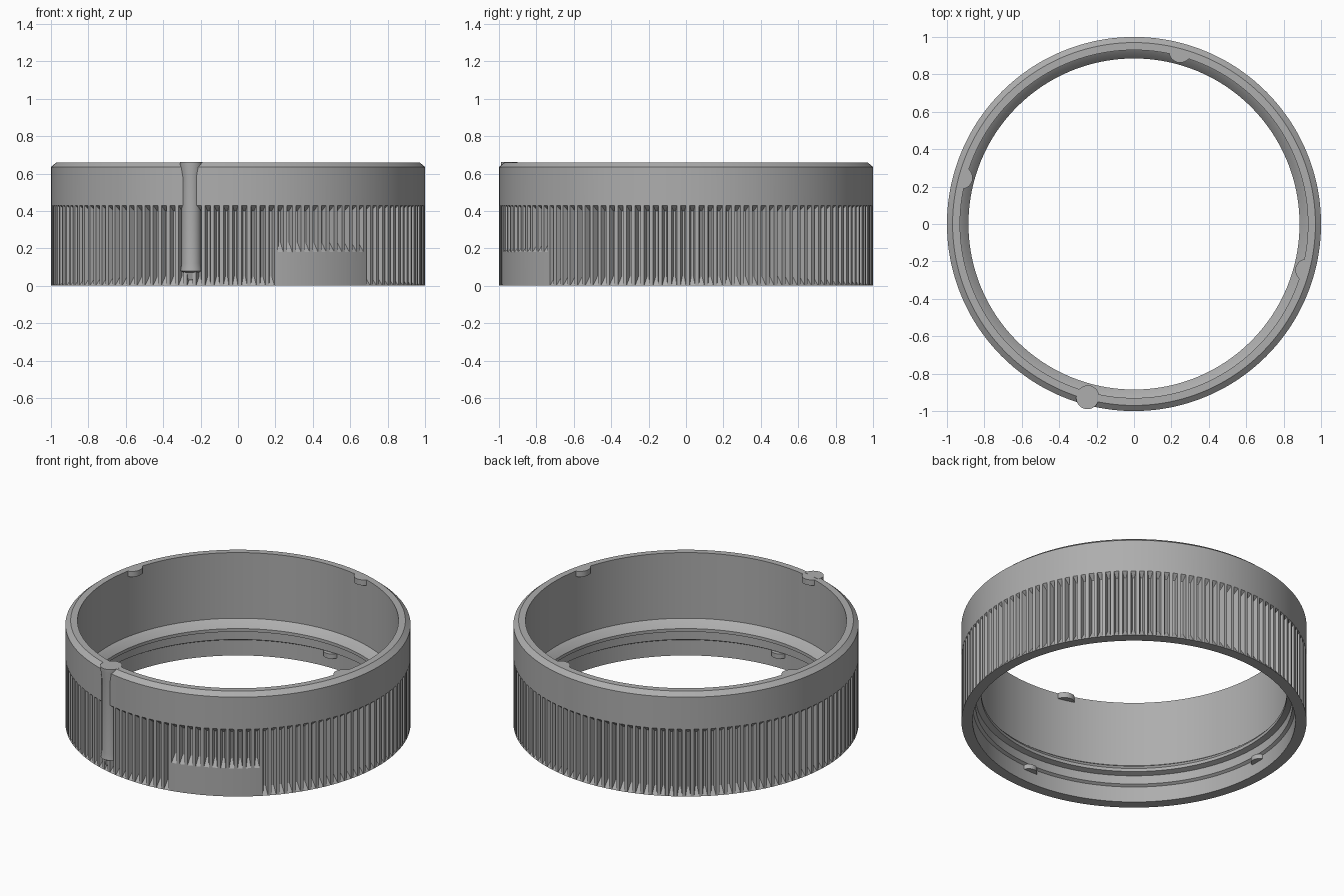
import bpy, bmesh
from math import pi, sin, cos, hypot, radians
from mathutils import Vector

old = bpy.data.objects.get("Cube")
if old:
    bpy.data.objects.remove(old, do_unlink=True)

grey = bpy.data.materials.new("grey")
grey.use_nodes = True
colour = (0.42, 0.42, 0.42, 1)
grey.diffuse_color = colour
grey.node_tree.nodes["Principled BSDF"].inputs["Base Color"].default_value = colour


def finish(name, bm):
    bmesh.ops.recalc_face_normals(bm, faces=bm.faces)
    mesh = bpy.data.meshes.new(name)
    bm.to_mesh(mesh)
    bm.free()
    mesh.materials.append(grey)
    obj = bpy.data.objects.new(name, mesh)
    bpy.context.collection.objects.link(obj)
    bpy.ops.object.select_all(action="DESELECT")
    obj.select_set(True)
    bpy.context.view_layer.objects.active = obj
    bpy.ops.object.shade_smooth_by_angle(angle=radians(20))
    return obj


# Ring body: a closed profile turned round z, with grooves in the grip levels
TEETH = 128
GROOVE = 0.968
GRIP_Z = [0, 0.05, 0.18, 0.23, 0.40, 0.43]
REST = [(1, 0.635), (0.97, 0.66), (0.93, 0.66), (0.93, 0.24), (0.91, 0.225),
        (0.885, 0.195), (0.885, 0.175), (0.918, 0.165), (0.918, 0.11),
        (0.935, 0.10), (0.935, 0)]
STEPS = [0, 0.40, 0.58, 0.82]          # land start, land end, floor start, floor end
PAD = (radians(282.3), radians(312))   # smooth pad on the front


def grip_radius(k, step, angle):
    if step < 2 or k in (0, len(GRIP_Z) - 1):
        return 1
    if k < 3 and PAD[0] < angle < PAD[1]:
        return 1
    return GROOVE


bm = bmesh.new()
columns = []
for tooth in range(TEETH):
    for step, part in enumerate(STEPS):
        a = 2 * pi * (tooth + part) / TEETH
        middle = 2 * pi * (tooth + 0.7) / TEETH
        ring = [(grip_radius(k, step, middle), z) for k, z in enumerate(GRIP_Z)] + REST
        columns.append([bm.verts.new((r * cos(a), r * sin(a), z)) for r, z in ring])


def is_deep(v):
    return hypot(v.co.x, v.co.y) < 0.99


for i, left in enumerate(columns):
    right = columns[(i + 1) % len(columns)]
    for k in range(len(left)):
        n = (k + 1) % len(left)
        quad = [left[k], right[k], right[n], left[n]]
        deep = [j for j in range(4) if is_deep(quad[j])]
        if k < len(GRIP_Z) - 1 and len(deep) == 1:
            # Groove ends: fold along the line from the floor corner
            d = deep[0]
            q = quad[d:] + quad[:d]
            bm.faces.new(q[:3])
            bm.faces.new([q[0], q[2], q[3]])
        else:
            bm.faces.new(quad)
finish("ring_body", bm)


def turned_peg(name, angle, dist, profile, low, high, sides=40):
    """Upright turned peg, kept between two radii from the ring axis."""
    centre = Vector((dist * cos(angle), dist * sin(angle), 0))
    bm = bmesh.new()
    rows = []
    for r, z in profile:
        row = []
        for s in range(sides):
            t = 2 * pi * s / sides
            p = centre + Vector((r * cos(t), r * sin(t), 0))
            p *= min(max(p.length, low), high) / p.length
            row.append(bm.verts.new((p.x, p.y, z)))
        rows.append(row)
    for a, b in zip(rows, rows[1:]):
        for s in range(sides):
            n = (s + 1) % sides
            bm.faces.new((a[s], a[n], b[n], b[s]))
    bm.faces.new(rows[0])
    bm.faces.new(rows[-1])
    return finish(name, bm)


# Marker pin on the outside of the front
PIN = radians(255)
turned_peg("marker_pin", PIN, 0.963,
           [(0.03, 0.03), (0.042, 0.07), (0.058, 0.08), (0.052, 0.12),
            (0.052, 0.58), (0.06, 0.64), (0.06, 0.661)], 0.95, 2)

# Quarter-turn lugs at the top and lower inside edges
for i in range(4):
    turned_peg(f"upper_lug_{i + 1}", PIN + i * pi / 2, 0.955,
               [(0.06, 0.625), (0.06, 0.66)], 0.5, 0.96)
    turned_peg(f"lower_lug_{i + 1}", i * pi / 2, 0.95,
               [(0.05, 0.075), (0.05, 0.105)], 0.5, 0.96)
